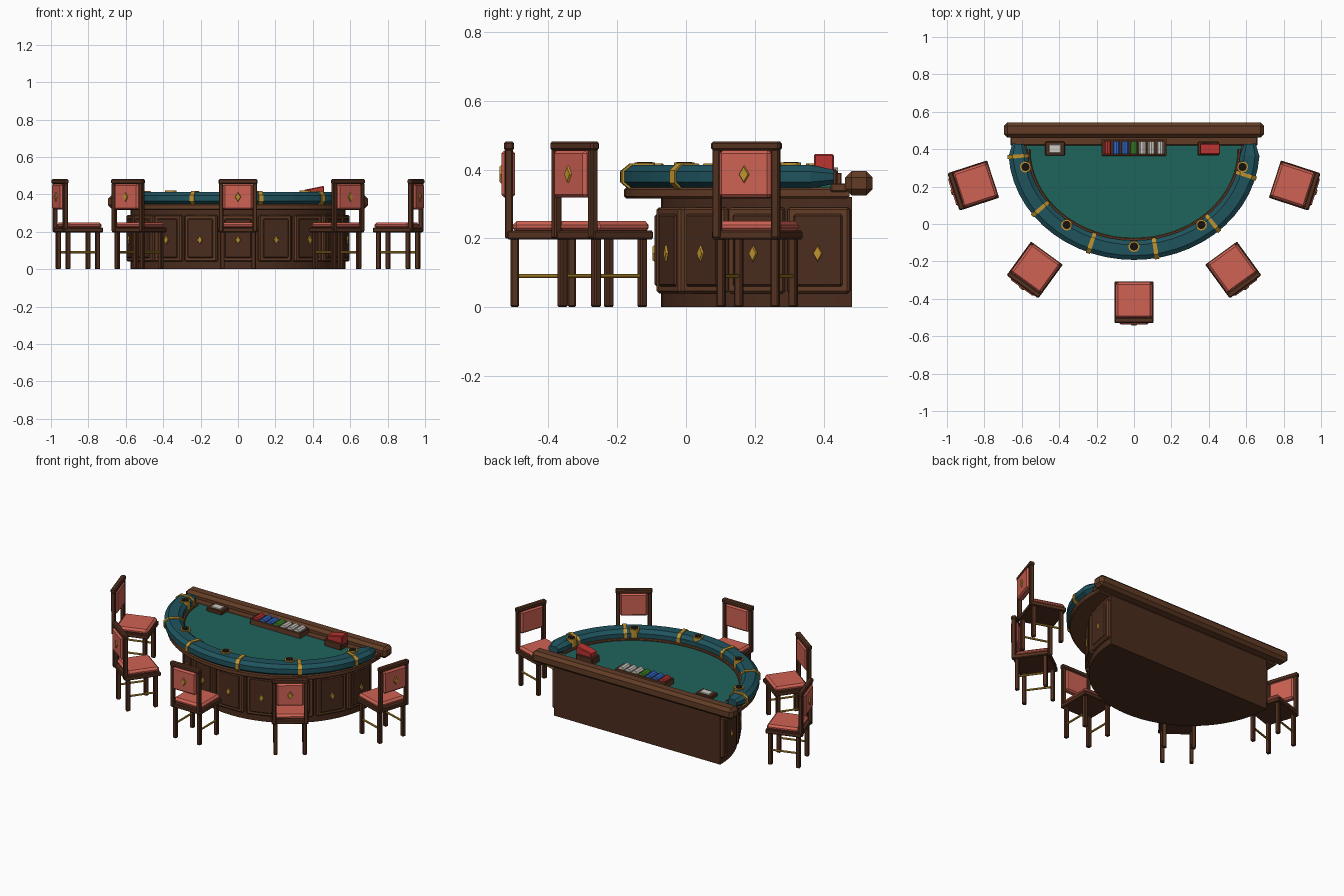
import bpy, bmesh
from math import sin, cos, pi, radians, hypot
from mathutils import Matrix, Vector

if "Cube" in bpy.data.objects:
    bpy.data.objects.remove(bpy.data.objects["Cube"])

def mat(name, *rgb):
    m = bpy.data.materials.new(name)
    m.diffuse_color = [(c / 255) ** 2.2 for c in rgb] + [1]
    m.use_nodes = True
    m.node_tree.nodes["Principled BSDF"].inputs["Base Color"].default_value = m.diffuse_color
    return m

WOOD = mat("wood", 98, 62, 42)
DARK = mat("dark_wood", 76, 48, 35)
LEG = mat("chair_wood", 84, 52, 36)
GOLD = mat("brass", 190, 145, 50)
FELT = mat("felt", 36, 100, 92)
RAIL = mat("padding", 36, 84, 94)
CORAL = mat("upholstery", 205, 98, 84)
BLACK = mat("black", 28, 24, 24)
RED = mat("red", 185, 55, 52)
BLUE = mat("blue", 55, 105, 200)
GREEN = mat("green", 70, 140, 50)
WHITE = mat("white", 205, 200, 192)
I = Matrix()

def finish(name, bm, m, M=I):
    bmesh.ops.recalc_face_normals(bm, faces=bm.faces)
    me = bpy.data.meshes.new(name)
    bm.to_mesh(me)
    bm.free()
    me.materials.append(m)
    ob = bpy.data.objects.new(name, me)
    ob.matrix_world = M
    bpy.context.collection.objects.link(ob)
    return ob

def box(name, x, y, z, m, M=I, bevel=0.004):
    """Bevelled box from (min, max) ranges."""
    bm = bmesh.new()
    bmesh.ops.create_cube(bm, size=1)
    for v in bm.verts:
        v.co = [(a + b) / 2 + c * (b - a) for (a, b), c in zip((x, y, z), v.co)]
    if bevel:
        bmesh.ops.bevel(bm, geom=bm.edges[:], offset=bevel, segments=1, affect='EDGES')
    return finish(name, bm, m, M)

def rod(name, p, q, r, m, M=I, n=8):
    p, q = Vector(p), Vector(q)
    d = q - p
    bm = bmesh.new()
    bmesh.ops.create_cone(bm, cap_ends=True, segments=n, radius1=r, radius2=r, depth=d.length)
    bm.transform(Matrix.Translation((p + q) / 2) @ d.to_track_quat('Z', 'Y').to_matrix().to_4x4())
    return finish(name, bm, m, M)

def diamond(name, y, z, w, h, M):
    """Faceted lozenge inlay standing in the xz plane."""
    bm = bmesh.new()
    bmesh.ops.create_cone(bm, cap_ends=True, segments=4, radius1=1, radius2=0.7, depth=1)
    bm.transform(Matrix.Translation((0, y, z)) @ Matrix.Diagonal((w / 2, 0.012, h / 2, 1))
                 @ Matrix.Rotation(pi / 2, 4, 'X'))
    return finish(name, bm, GOLD, M)

def ellipse(t, a, b, cy):
    """Point and outward normal; t runs from the right end round the front."""
    n = Vector((b * cos(t), -a * sin(t), 0)).normalized()
    return Vector((a * cos(t), cy - b * sin(t), 0)), n

def d_shape(name, a, b, cy, back, z0, z1, m, n=36, bevel=0.0):
    """Half-ellipse slab with a straight back edge."""
    pts = [ellipse(pi * i / n, a, b, cy)[0] for i in range(n + 1)]
    if back > cy:
        pts = [Vector((a, back, 0))] + pts + [Vector((-a, back, 0))]
    bm = bmesh.new()
    f = bm.faces.new([bm.verts.new((p.x, p.y, z0)) for p in pts])
    ext = bmesh.ops.extrude_face_region(bm, geom=[f])
    for v in ext["geom"]:
        if isinstance(v, bmesh.types.BMVert):
            v.co.z = z1
    if bevel:
        rim = [e for e in bm.edges if abs(e.verts[0].co.z - e.verts[1].co.z) < 1e-6]
        bmesh.ops.bevel(bm, geom=rim, offset=bevel, segments=1, affect='EDGES')
    return finish(name, bm, m)

def sweep(name, t0, t1, n, hw, hh, zc, m, a=0.62, b=0.54, cy=0.40, taper=False):
    """Octagonal section carried along the ellipse."""
    sec = [(1, .45), (.55, 1), (-.55, 1), (-1, .45), (-1, -.45), (-.55, -1), (.55, -1), (1, -.45)]
    bm = bmesh.new()
    rings = []
    for i in range(n + 1):
        p, nrm = ellipse(t0 + (t1 - t0) * i / n, a, b, cy)
        s = 0.6 if taper and i in (0, n) else 1
        rings.append([bm.verts.new(p + nrm * u * hw * s + Vector((0, 0, zc + v * hh * s))) for u, v in sec])
    for r, q in zip(rings, rings[1:]):
        for k in range(8):
            bm.faces.new((r[k], r[k - 1], q[k - 1], q[k]))
    bm.faces.new(rings[0])
    bm.faces.new(rings[-1])
    return finish(name, bm, m)

# Cabinet with nine panels and inlays
d_shape("cabinet", 0.575, 0.555, 0.483, 0.483, 0, 0.32, DARK)
for i in range(9):
    t = radians(10 + 20 * i)
    p, nrm = ellipse(t, 0.575, 0.555, 0.483)
    M = Matrix.Translation(p) @ Matrix.Rotation(nrm.to_2d().angle_signed(Vector((0, -1))), 4, 'Z')
    box("cabinet_panel", (-.092, .092), (-.014, .03), (.04, .29), WOOD, M, .007)
    box("panel_field", (-.072, .072), (-.019, .0), (.06, .27), DARK, M, .005)
    diamond("panel_inlay", -.019, .156, .034, .058, M)

# Table top, felt and back bar
d_shape("table_rim", 0.655, 0.58, 0.40, 0.475, 0.316, 0.348, WOOD, bevel=.006)
d_shape("felt_surface", 0.575, 0.485, 0.40, 0.425, 0.345, 0.357, FELT)
sweep("inner_trim", 0, pi, 32, .009, .01, .358, WOOD, a=.564, b=.484)
box("back_bar", (-.695, .695), (.463, .543), (.325, .395), WOOD, I, .018)
box("back_ledge", (-.66, .66), (.42, .47), (.335, .36), WOOD)

# Padded rail with brass bands and cup holders
sweep("padded_rail", radians(-3), radians(183), 28, .052, .034, .379, RAIL, taper=True)
for k in range(6):
    t = radians(15 + 32.2 * k)
    sweep("rail_band", t - .018, t + .018, 1, .058, .039, .379, GOLD)
for x, y in ((-.58, .305), (.58, .305), (-.36, -.005), (.36, -.005), (0, -.12)):
    rod("cup_rim", (x, y, .37), (x, y, .42), .03, GOLD, n=12)
    rod("cup_hollow", (x, y, .40), (x, y, .4215), .022, BLACK, n=12)

# Chip tray
box("chip_tray", (-.172, .172), (.365, .452), (.352, .372), WOOD)
for y in (.369, .448):
    box("tray_wall", (-.172, .172), (y - .005, y + .005), (.355, .39), WOOD, I, .002)
for x in (-.17, .17):
    box("tray_end", (x - .005, x + .005), (.365, .452), (.355, .39), WOOD, I, .002)
for i, m in enumerate((RED, BLUE, BLUE, GREEN, WHITE, WHITE, WHITE)):
    x = -.141 + .047 * i
    rod("chip_stack", (x, .375, .386), (x, .442, .386), .02, m, n=10)

# Card tray and card shoe
box("discard_tray", (-.475, -.37), (.365, .44), (.355, .38), LEG)
box("card_deck", (-.455, -.39), (.38, .425), (.37, .386), WHITE, I, .002)
box("shoe_base", (.34, .455), (.367, .44), (.355, .40), LEG)
shoe = box("shoe_lid", (.355, .46), (.372, .43), (.385, .445), RED, I, .004)
for v in shoe.data.vertices:
    if v.co.z > .41 and v.co.x < .40:
        v.co.z -= .02

# Chairs, local back towards -y
for a in (-72, -36, 0, 36, 72):
    a = radians(a)
    M = Matrix.Translation((.9 * sin(a), .485 - .9 * cos(a), 0)) @ Matrix.Rotation(a, 4, 'Z')
    box("seat_frame", (-.105, .105), (-.105, .108), (.197, .222), LEG, M)
    box("seat_cushion", (-.098, .098), (-.09, .104), (.218, .25), CORAL, M, .012)
    for s in (-1, 1):
        for y in (-.083, .083):
            box("chair_leg", (s * .083 - .012, s * .083 + .012), (y - .012, y + .012), (0, .2), LEG, M)
        rod("side_stretcher", (s * .083, -.083, .09), (s * .083, .083, .09), .006, GOLD, M)
        box("back_post", (s * .09 - .012, s * .09 + .012), (-.112, -.088), (.2, .46), LEG, M)
    box("top_rail", (-.105, .105), (-.115, -.085), (.455, .482), LEG, M, .006)
    box("back_cushion", (-.079, .079), (-.122, -.082), (.318, .456), CORAL, M, .009)
    diamond("back_inlay", -.122, .386, .038, .062, M)
